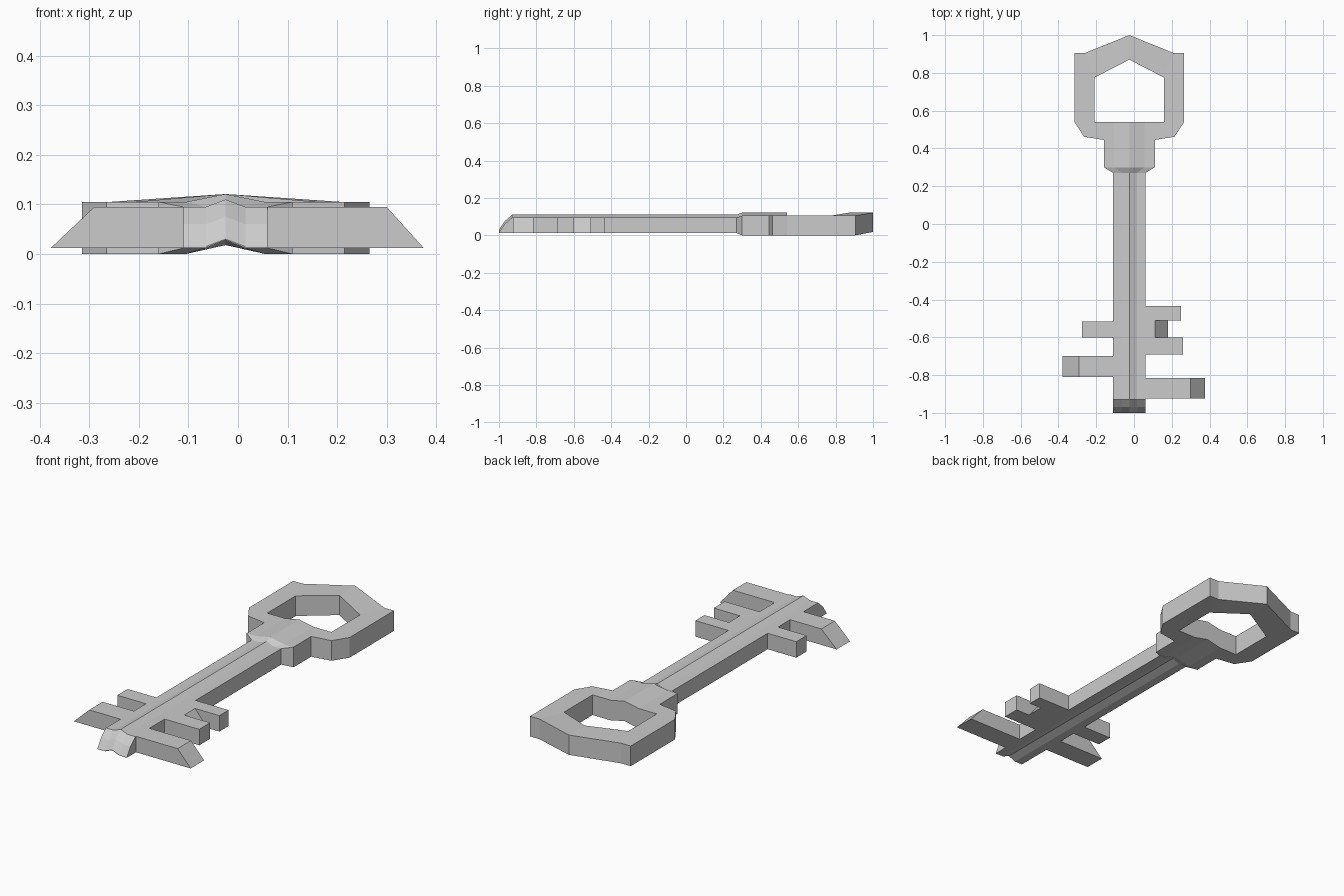
import bpy, bmesh

if "Cube" in bpy.data.objects:
    bpy.data.objects.remove(bpy.data.objects["Cube"])

CX = -0.025  # symmetry axis of bow and shaft


def finish(bm, name):
    bmesh.ops.recalc_face_normals(bm, faces=bm.faces)
    me = bpy.data.meshes.new(name)
    bm.to_mesh(me)
    bm.free()
    ob = bpy.data.objects.new(name, me)
    bpy.context.collection.objects.link(ob)
    return ob


def mirrored_slab(name, patches):
    """Patches of (offset, y, z_top, z_bottom), mirrored about CX and closed."""
    bm = bmesh.new()
    top, bot = {}, {}

    def key(p, s):
        k = (round(CX + s * p[0], 4), p[1])
        if k not in top:
            top[k] = bm.verts.new((*k, p[2]))
            bot[top[k]] = bm.verts.new((*k, p[3]))
        return top[k]

    faces = [bm.faces.new([key(p, s) for p in patch])
             for s in (1, -1) for patch in patches]
    bmesh.ops.recalc_face_normals(bm, faces=faces)
    rim = [e for e in bm.edges if len(e.link_faces) == 1]
    for f in faces:
        bm.faces.new([bot[v] for v in reversed(f.verts)])
    for e in rim:
        a, b = e.verts
        bm.faces.new([a, b, bot[b], bot[a]])
    return finish(bm, name)


def flat(d, y):
    return (d, y, 0.105, 0.0)


def ridge(y, z=0.121):
    return (0, y, z, z - 0.103)


# bow: peaked crown, straight side, lower shoulder
patches = [
    [ridge(1.0), flat(.235, .905), flat(.185, .775), ridge(.87)],
    [flat(.235, .905), flat(.29, .905), flat(.29, .54), flat(.185, .54), flat(.185, .775)],
    [flat(.185, .54), flat(.29, .54), flat(.24, .462), flat(.135, .445)],
]

# collar, ridged shaft and sloped tip, as rows of three stations
rows = [
    [ridge(.54), flat(.08, .54), flat(.185, .54)],
    [ridge(.445), flat(.08, .445), flat(.135, .445)],
    [ridge(.30), flat(.08, .30), flat(.135, .30)],
]
for y, z in ((.27, .095), (-.93, .095), (-.97, .06), (-1.0, .015)):
    rows.append([(0, y, z + .015, .028), (.04, y, z, .012), (.085, y, z, .012)])
for r0, r1 in zip(rows, rows[1:]):
    for i in range(2):
        patches.append([r0[i], r0[i + 1], r1[i + 1], r1[i]])
mirrored_slab("bow_and_shaft", patches)


# bit teeth: inner x, top outer x, bottom outer x, y range
def tooth(name, x0, x_top, x_bot, y0, y1):
    bm = bmesh.new()
    prof = [(x0, .012), (x_bot, .012), (x_top, .095), (x0, .095)]
    a = [bm.verts.new((x, y0, z)) for x, z in prof]
    b = [bm.verts.new((x, y1, z)) for x, z in prof]
    bm.faces.new(a)
    bm.faces.new(b)
    for i in range(4):
        j = (i + 1) % 4
        bm.faces.new([a[i], a[j], b[j], b[i]])
    finish(bm, name)


R, L = .06, -.11
tooth("right_tooth_upper", R, .25, .25, -.51, -.435)
tooth("right_tooth_web", R, .11, .18, -.60, -.51)
tooth("right_tooth_middle", R, .26, .26, -.69, -.60)
tooth("right_tooth_end", R, .30, .375, -.925, -.815)
tooth("left_tooth_upper", L, -.275, -.275, -.60, -.515)
tooth("left_tooth_end", L, -.29, -.378, -.81, -.70)
